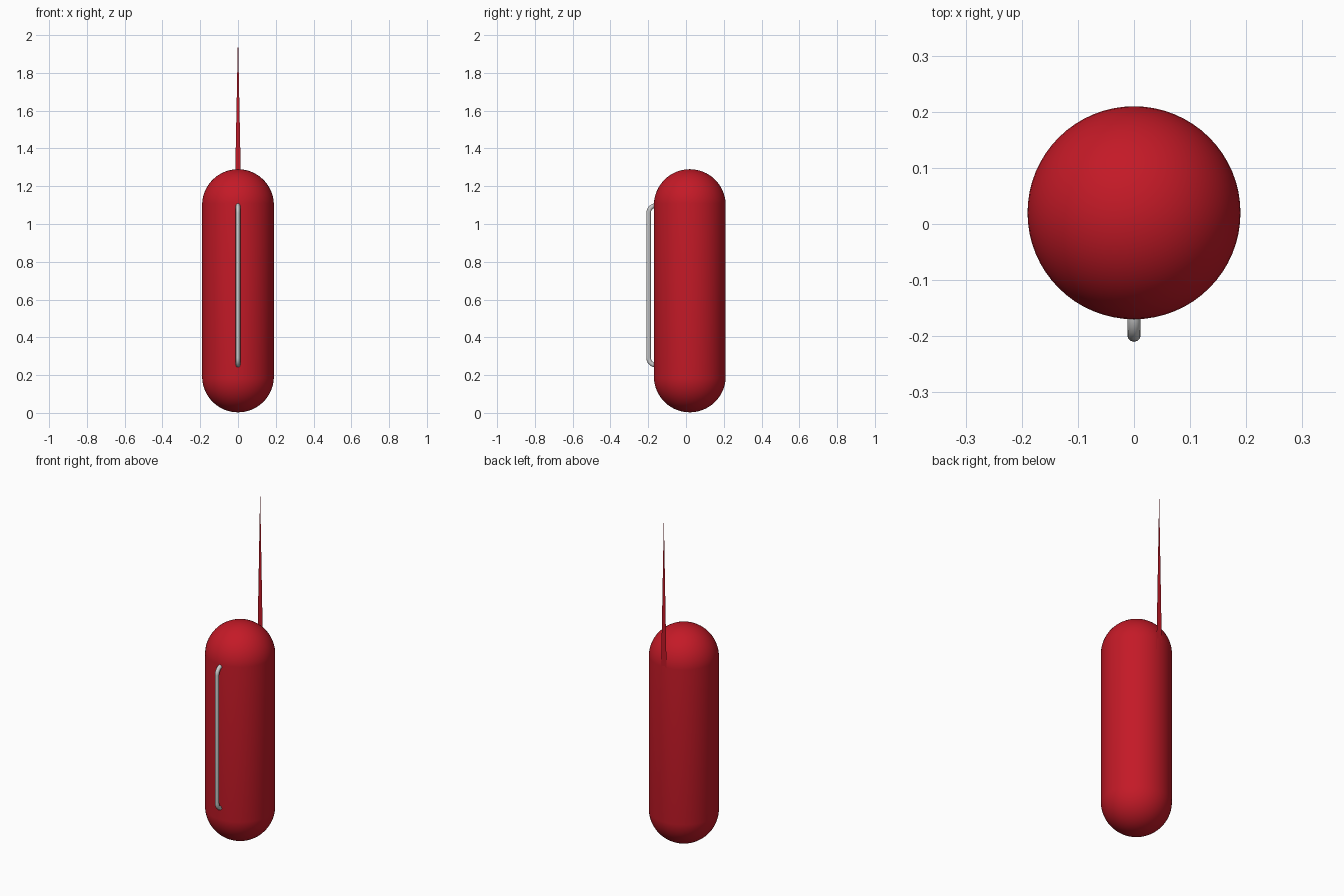
import bpy, bmesh
from math import sin, cos, pi

if "Cube" in bpy.data.objects:
    bpy.data.objects.remove(bpy.data.objects["Cube"])

def paint(obj, name, color):
    mat = bpy.data.materials.new(name)
    mat.diffuse_color = color
    mat.use_nodes = True
    mat.node_tree.nodes["Principled BSDF"].inputs["Base Color"].default_value = mat.diffuse_color
    obj.data.materials.append(mat)

def mesh_object(name, bm):
    me = bpy.data.meshes.new(name)
    bm.to_mesh(me)
    bm.free()
    ob = bpy.data.objects.new(name, me)
    bpy.context.collection.objects.link(ob)
    return ob

RED = (0.55, 0.01, 0.02, 1)
R, CY, LOW, HIGH = 0.19, 0.02, 0.193, 1.10

# capsule body: sphere split at the equator and stretched upward
bm = bmesh.new()
bmesh.ops.create_uvsphere(bm, u_segments=64, v_segments=33, radius=R)
for v in bm.verts:
    v.co.y += CY
    v.co.z += HIGH if v.co.z > 0 else LOW
    v.co.z = max(v.co.z, 0.003)
for f in bm.faces:
    f.smooth = True
body = mesh_object("body", bm)
paint(body, "red", RED)

# thin flat spike rising from the back seam
bm = bmesh.new()
y = CY + R - 0.001
bm.faces.new([bm.verts.new((x, y, z)) for x, z in
              ((0, 0.2), (-0.018, HIGH), (0, 2.0), (0.018, HIGH))])
spike = mesh_object("back_spike", bm)
paint(spike, "spike_red", RED)

# bent tube handle on the front
def corner(z, a0, a1):
    bend = 0.04
    return [(-0.158 + bend * cos(a0 + (a1 - a0) * i / 6),
             z + bend * sin(a0 + (a1 - a0) * i / 6)) for i in range(7)]

path = [(-0.14, 1.098)] + corner(1.058, pi / 2, pi) + corner(0.292, pi, 1.5 * pi) + [(-0.14, 0.252)]
cu = bpy.data.curves.new("handle", 'CURVE')
cu.dimensions = '3D'
cu.bevel_depth = 0.012
cu.bevel_resolution = 4
cu.use_fill_caps = True
sp = cu.splines.new('POLY')
sp.points.add(len(path) - 1)
for p, (py, pz) in zip(sp.points, path):
    p.co = (0, py, pz, 1)
sp.use_smooth = True
handle = bpy.data.objects.new("handle", cu)
bpy.context.collection.objects.link(handle)
